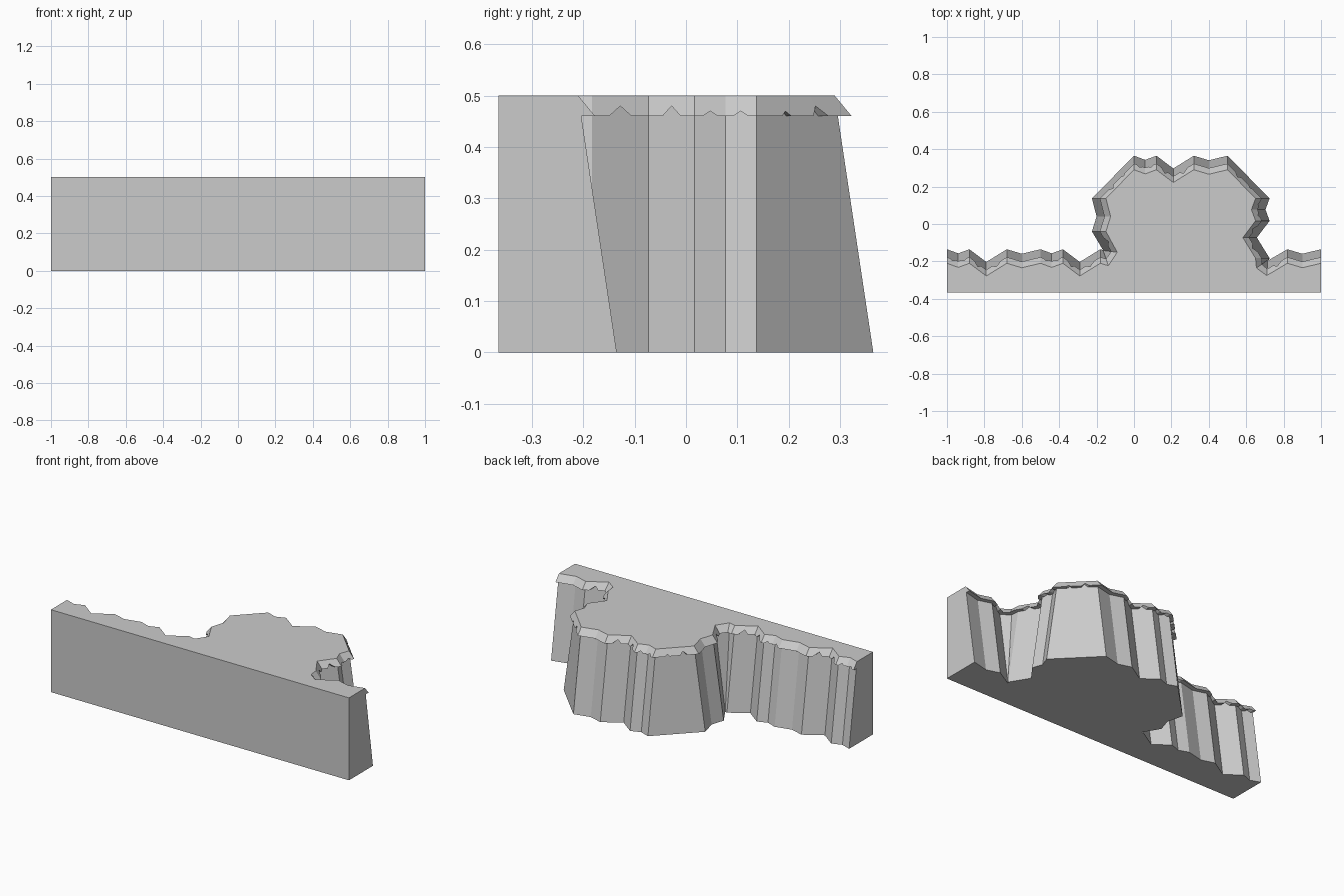
import bpy, bmesh

if "Cube" in bpy.data.objects:
    bpy.data.objects.remove(bpy.data.objects["Cube"])

# Rocky silhouette unit, repeated every 0.5 along straight cliffs: (along, depth)
UNIT = [(0, 0), (.06, .022), (.12, 0), (.21, .068), (.32, 0), (.40, .024)]
DROP = .075          # how far the wall leans back over the full height
TOP, LIP = .5, .46

# Each column: base x, base y, lean direction x, y
cols = []
for start in (-1.0, -.5):                                   # low left cliff
    cols += [(start + a, -.135 - d, 0, -1) for a, d in UNIT if start + a < -.17]
cols += [(-.166, -.139, .39, -1.12),                        # inner corner
         (-.164, -.142, .99, -.12),
         (-.225, -.04, 1, 0), (-.20, .04, 1, 0), (-.225, .137, 1, 0)]
cols += [(a, .365 - d, 0, -1) for a, d in UNIT] + [(.5, .365, 0, -1)]
cols += [(.725 - d, .137 - a, -1, 0) for a, d in UNIT[:5]]  # right side of outcrop
cols += [(.722, -.190, -.9, -.6), (.715, -.196, -.07, -1.06),
         (.82, -.135, 0, -1), (.90, -.159, 0, -1), (1.0, -.135, 0, -1)]


def mix(a, b, t):
    return tuple(p + (q - p) * t for p, q in zip(a, b))


# Insert chips in the overhanging lip: (position, half width, height)
stations = []
for a, b in zip(cols, cols[1:]):
    stations.append((a, 0))
    length = ((a[0] - b[0]) ** 2 + (a[1] - b[1]) ** 2) ** .5
    if length > .2:
        chips = [(.32, .08, .02), (.68, .05, .01)]
    elif length > .105:
        chips = [(.5, .2, .02)]
    elif .055 < length < .07:
        chips = [(.5, .25, .01)]
    else:
        chips = []
    for t, w, h in chips:
        stations += [(mix(a, b, t - w), 0), (mix(a, b, t), h), (mix(a, b, t + w), 0)]
stations.append((cols[-1], 0))

bm = bmesh.new()


def ring(col, chip):
    x, y, dx, dy = col
    z = LIP + chip
    wall = DROP * z / TOP
    lip = .042 + (DROP - .042) * chip / (TOP - LIP)
    return [bm.verts.new((x + dx * s, y + dy * s, h))
            for s, h in ((0, 0), (wall, z), (lip, z), (DROP, TOP))]


# Leaning wall, lip underside and lip bevel
rings = [ring(*s) for s in stations]
for a, b in zip(rings, rings[1:]):
    for i in range(3):
        bm.faces.new((a[i], a[i + 1], b[i + 1], b[i]))

# Flat front, ends, ground plateau and underside
fl = [bm.verts.new((-1, -.365, z)) for z in (0, TOP)]
fr = [bm.verts.new((1, -.365, z)) for z in (0, TOP)]
bm.faces.new((fl[0], fr[0], fr[1], fl[1]))
bm.faces.new([fl[0], fl[1]] + rings[0][::-1])
bm.faces.new([fr[1], fr[0]] + rings[-1])
bm.faces.new([r[3] for r in rings] + [fr[1], fl[1]])
bm.faces.new([r[0] for r in rings] + [fr[0], fl[0]])
bmesh.ops.recalc_face_normals(bm, faces=bm.faces[:])

mesh = bpy.data.meshes.new("cliff_block")
bm.to_mesh(mesh)
bm.free()
bpy.context.collection.objects.link(bpy.data.objects.new("cliff_block", mesh))
